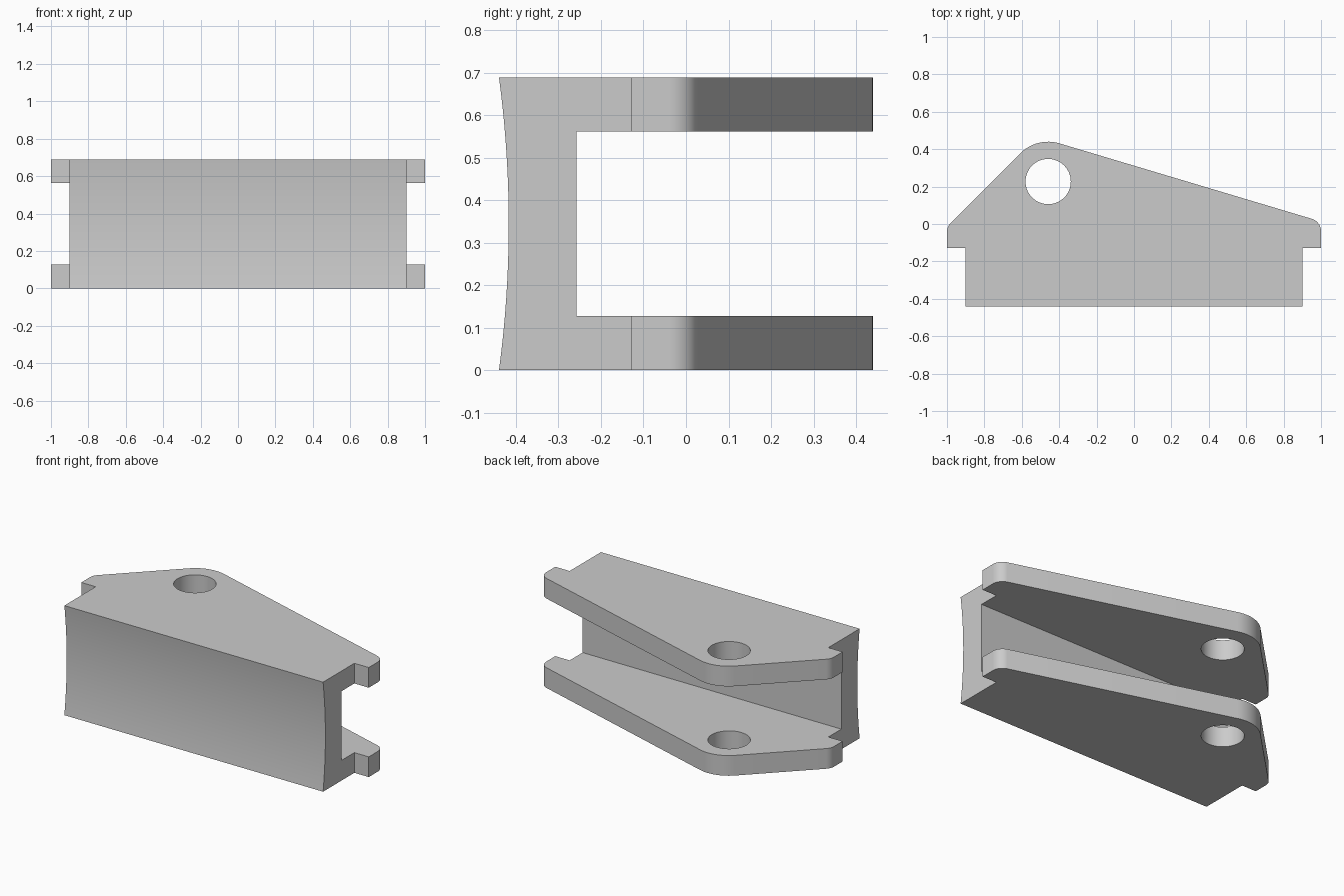
import bpy, bmesh, math
from mathutils import Vector

cube = bpy.data.objects.get("Cube")
if cube:
    bpy.data.objects.remove(cube, do_unlink=True)

HEIGHT, FLANGE = 0.689, 0.127
FRONT, BACK, WEB_BACK, EAR = -0.44, 0.44, -0.258, -0.129

grey = bpy.data.materials.new("plain_grey")
grey.use_nodes = True
grey.diffuse_color = (0.6, 0.6, 0.6, 1)
grey.node_tree.nodes["Principled BSDF"].inputs["Base Color"].default_value = (0.6, 0.6, 0.6, 1)


def prism(name, points, sweep):
    """Closed 3D outline swept along a vector."""
    bm = bmesh.new()
    face = bm.faces.new([bm.verts.new(p) for p in points])
    swept = bmesh.ops.extrude_face_region(bm, geom=[face])["geom"]
    bmesh.ops.translate(bm, vec=sweep, verts=[v for v in swept if isinstance(v, bmesh.types.BMVert)])
    bmesh.ops.recalc_face_normals(bm, faces=bm.faces)
    mesh = bpy.data.meshes.new(name)
    bm.to_mesh(mesh)
    bm.free()
    mesh.materials.append(grey)
    obj = bpy.data.objects.new(name, mesh)
    bpy.context.collection.objects.link(obj)
    return obj


def fillet(before, corner, after, radius, steps=12):
    """Points of a rounded convex corner."""
    c = Vector(corner)
    a, b = (Vector(before) - c).normalized(), (Vector(after) - c).normalized()
    half = a.angle(b) / 2
    centre = c + (a + b).normalized() * radius / math.sin(half)
    start = (c + a * radius / math.tan(half) - centre).normalized()
    end = (c + b * radius / math.tan(half) - centre).normalized()
    return [centre + start.slerp(end, i / steps) * radius for i in range(steps + 1)]


def combine(target, other, operation):
    mod = target.modifiers.new(operation.lower(), 'BOOLEAN')
    mod.operation, mod.solver, mod.object = operation, 'EXACT', other
    bpy.context.view_layer.objects.active = target
    bpy.ops.object.modifier_apply(modifier=mod.name)
    bpy.data.objects.remove(other, do_unlink=True)


# Side section: two flanges joined by a web with a hollowed front
half, sag = HEIGHT / 2, 0.023
radius = (half ** 2 + sag ** 2) / (2 * sag)
section = []
for i in range(25):
    z = HEIGHT * i / 24
    y = FRONT + sag - radius + math.sqrt(radius ** 2 - (z - half) ** 2)
    section.append((y, z))
REACH = BACK + 0.1
section += [(REACH, HEIGHT), (REACH, HEIGHT - FLANGE), (WEB_BACK, HEIGHT - FLANGE),
            (WEB_BACK, FLANGE), (REACH, FLANGE), (REACH, 0)]
bracket = prism("channel_bracket", [(-1.1, y, z) for y, z in section], (2.2, 0, 0))

# Plan outline: stepped ears, slanted backs and a rounded peak
right, peak, left = (1, 0.013), (-0.519, 0.467), (-1, -0.014)
ear_r, ear_l = (1, EAR), (-1, EAR)
outline = [(-0.9, -0.6), (0.9, -0.6), (0.9, EAR), ear_r]
outline += fillet(ear_r, right, peak, 0.07)
outline += fillet(right, peak, left, 0.21)
outline += fillet(peak, left, ear_l, 0.07)
outline += [ear_l, (-0.9, EAR)]
plan = prism("plan_cutter", [(p[0], p[1], -0.1) for p in outline], (0, 0, HEIGHT + 0.2))
combine(bracket, plan, 'INTERSECT')

# Pin hole through both flanges
hole = [(-0.459 + 0.121 * math.cos(t), 0.227 + 0.121 * math.sin(t), -0.1)
        for t in (math.tau * i / 64 for i in range(64))]
combine(bracket, prism("hole_cutter", hole, (0, 0, HEIGHT + 0.2)), 'DIFFERENCE')

bpy.ops.object.select_all(action='DESELECT')
bracket.select_set(True)
bpy.context.view_layer.objects.active = bracket
bpy.ops.object.shade_smooth_by_angle(angle=math.radians(30))
